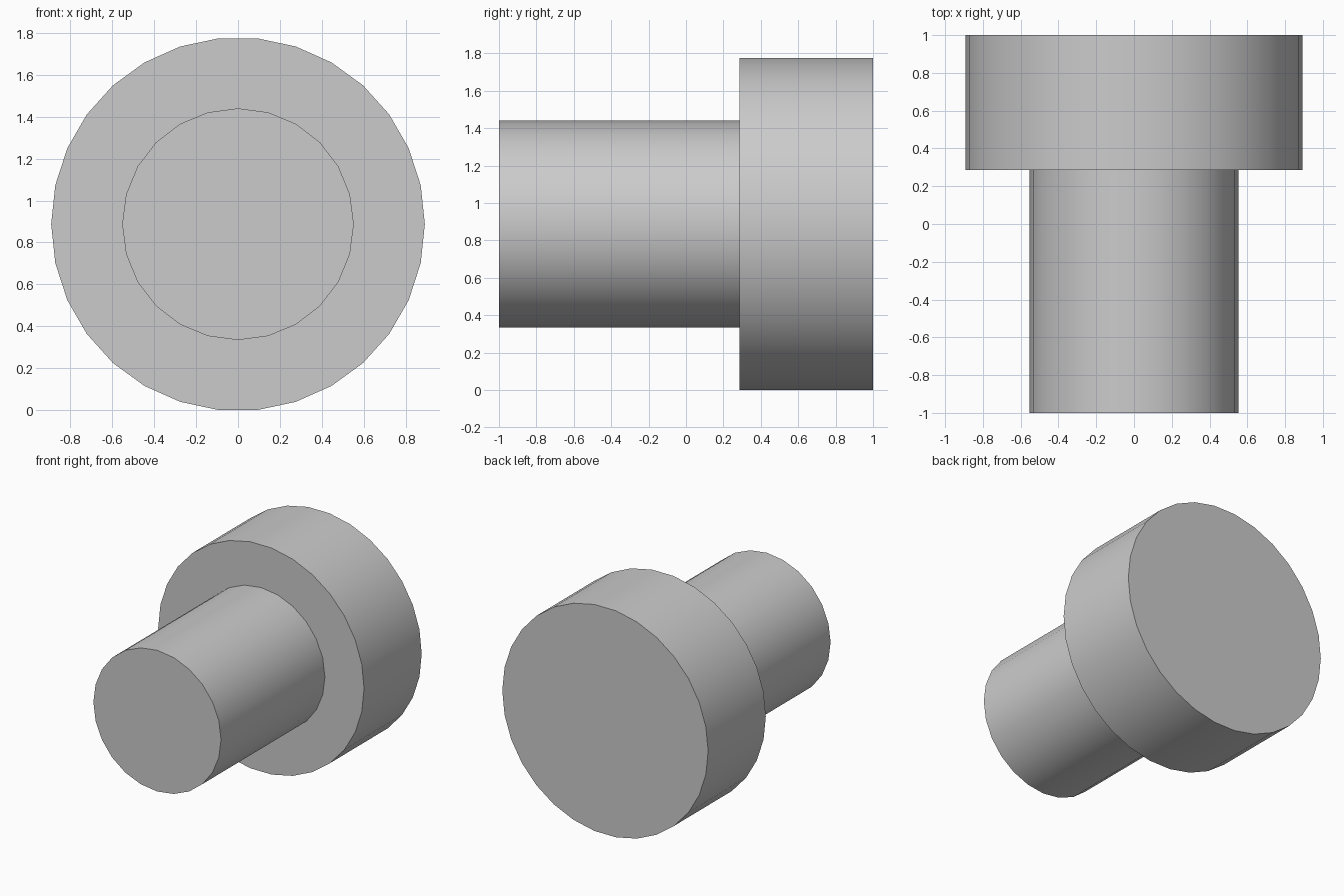
import bpy
import bmesh
from math import cos, sin, tau, pi, radians

cube = bpy.data.objects.get("Cube")
if cube:
    bpy.data.objects.remove(cube, do_unlink=True)

# One plain grey for the whole model
GREY = (0.6, 0.6, 0.6, 1.0)
grey = bpy.data.materials.new("light_grey")
grey.use_nodes = True
grey.diffuse_color = GREY
grey.node_tree.nodes["Principled BSDF"].inputs["Base Color"].default_value = GREY

HEAD_RADIUS, HEAD_SIDES = 0.892, 30
SHAFT_RADIUS, SHAFT_SIDES = 0.553, 24
STEP_Y = 0.286                                  # front face of the head
AXIS_Z = HEAD_RADIUS * cos(pi / HEAD_SIDES)     # head rests on a flat side


def add_cylinder(name, radius, sides, y_front, y_back):
    """Closed cylinder along y with a corner pointing towards +x."""
    bm = bmesh.new()
    ring = [bm.verts.new((radius * cos(tau * i / sides), y_front,
                          AXIS_Z + radius * sin(tau * i / sides)))
            for i in range(sides)]
    cap = bm.faces.new(ring)
    result = bmesh.ops.extrude_face_region(bm, geom=[cap], use_keep_orig=True)
    moved = [g for g in result["geom"] if isinstance(g, bmesh.types.BMVert)]
    bmesh.ops.translate(bm, verts=moved, vec=(0, y_back - y_front, 0))
    bmesh.ops.recalc_face_normals(bm, faces=bm.faces)
    mesh = bpy.data.meshes.new(name)
    bm.to_mesh(mesh)
    bm.free()
    mesh.materials.append(grey)
    obj = bpy.data.objects.new(name, mesh)
    bpy.context.collection.objects.link(obj)
    bpy.ops.object.select_all(action="DESELECT")
    obj.select_set(True)
    bpy.context.view_layer.objects.active = obj
    bpy.ops.object.shade_smooth_by_angle(angle=radians(30))
    return obj


# Wide head at the back, narrow shaft seated slightly into it
add_cylinder("head", HEAD_RADIUS, HEAD_SIDES, STEP_Y, 1.0)
add_cylinder("shaft", SHAFT_RADIUS, SHAFT_SIDES, -1.0, STEP_Y + 0.01)
